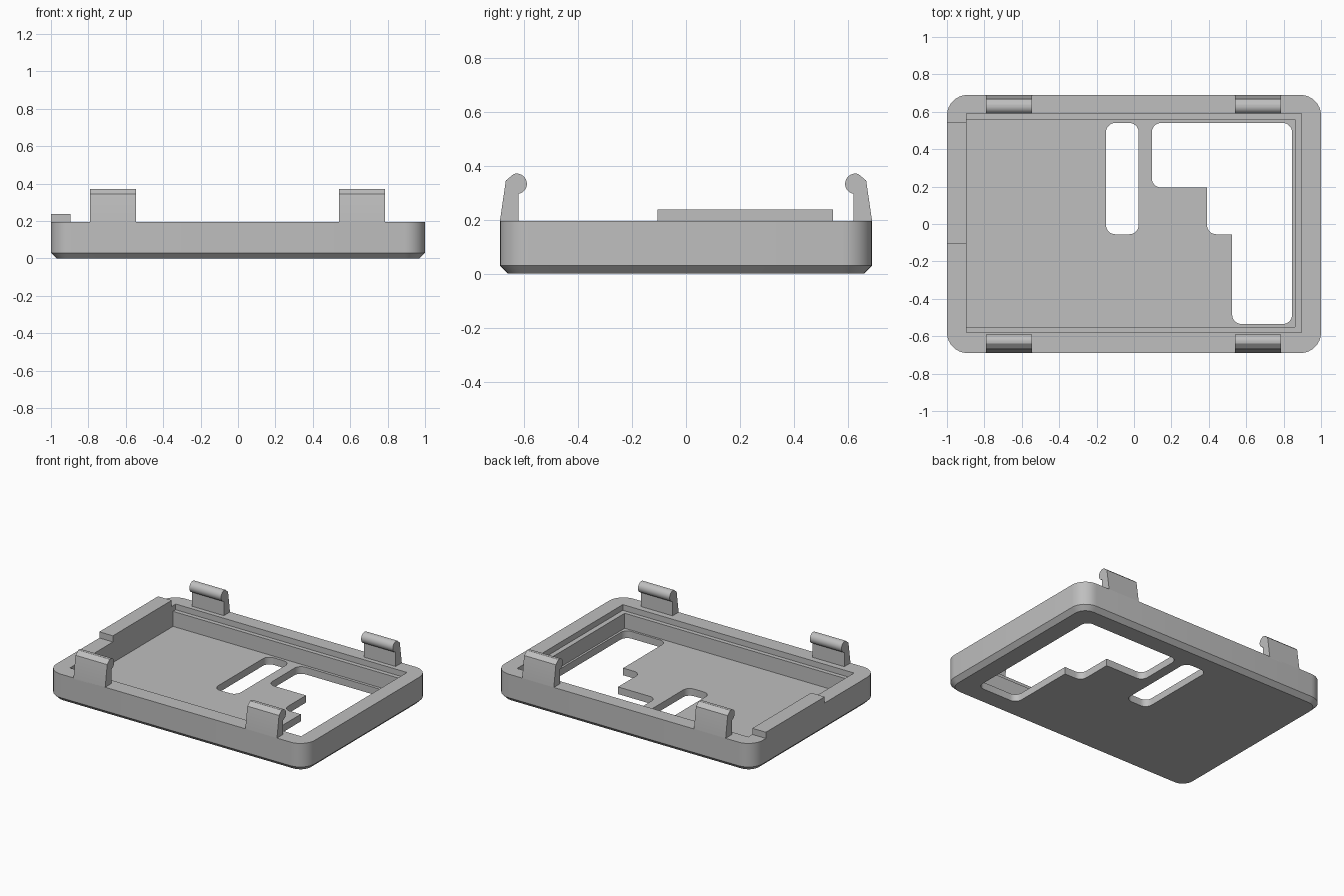
import bpy, bmesh, math
from mathutils import Vector

cube = bpy.data.objects.get("Cube")
if cube:
    bpy.data.objects.remove(cube, do_unlink=True)

grey = bpy.data.materials.new("plain grey")
grey.use_nodes = True
grey.diffuse_color = (0.52, 0.52, 0.52, 1)
grey.node_tree.nodes["Principled BSDF"].inputs["Base Color"].default_value = grey.diffuse_color


def rect(x0, x1, y0, y1):
    return [(x0, y0), (x1, y0), (x1, y1), (x0, y1)]


def fillet(points, r, steps=8):
    """Round the convex corners of a counter-clockwise right-angled outline."""
    out = []
    for i, p in enumerate(points):
        p = Vector(p)
        a = (Vector(points[i - 1]) - p).normalized()
        b = (Vector(points[(i + 1) % len(points)]) - p).normalized()
        if b.cross(a) < 0:
            out.append(p)
            continue
        centre = p + r * (a + b)
        for k in range(steps + 1):
            t = math.pi / 2 * k / steps
            out.append(centre - r * (math.cos(t) * b + math.sin(t) * a))
    return out


def loft(name, rings):
    """Solid through matching rings of 3D points, capped at both ends."""
    bm = bmesh.new()
    rows = [[bm.verts.new(p) for p in ring] for ring in rings]
    n = len(rows[0])
    for lo, hi in zip(rows, rows[1:]):
        for i in range(n):
            j = (i + 1) % n
            bm.faces.new((lo[i], lo[j], hi[j], hi[i]))
    bm.faces.new(rows[0][::-1])
    bm.faces.new(rows[-1])
    bmesh.ops.recalc_face_normals(bm, faces=bm.faces)
    mesh = bpy.data.meshes.new(name)
    bm.to_mesh(mesh)
    bm.free()
    obj = bpy.data.objects.new(name, mesh)
    bpy.context.collection.objects.link(obj)
    mesh.materials.append(grey)
    return obj


def prism(name, outline, z0, z1):
    return loft(name, [[(x, y, z) for x, y in outline] for z in (z0, z1)])


def smooth(obj):
    bpy.ops.object.select_all(action='DESELECT')
    obj.select_set(True)
    bpy.context.view_layer.objects.active = obj
    bpy.ops.object.shade_smooth_by_angle(angle=math.radians(25))


# Tray body with rounded corners and a chamfered underside
X, Y, CH, R, TOP = 1.0, 0.69, 0.03, 0.11, 0.195
outer = fillet(rect(-X, X, -Y, Y), R)
inner = fillet(rect(-X + CH, X - CH, -Y + CH, Y - CH), R - CH)
tray = loft("tray", [[(p.x, p.y, z) for p in ring]
                     for ring, z in ((inner, 0), (outer, CH), (outer, TOP))])

# Stepped cavity and floor openings
FLOOR, LEDGE = 0.05, 0.155
stepped = [(0.095, 0.195), (0.39, 0.195), (0.39, -0.055), (0.525, -0.055),
           (0.525, -0.535), (0.845, -0.535), (0.845, 0.54), (0.095, 0.54)]
cutters = [
    prism("cavity_cutter", rect(-0.895, 0.86, -0.55, 0.56), FLOOR, 0.4),
    prism("ledge_cutter", rect(-0.895, 0.895, -0.58, 0.59), LEDGE, 0.4),
    prism("slot_cutter", fillet(rect(-0.15, 0.025, -0.055, 0.54), 0.05), -0.1, 0.3),
    prism("opening_cutter", fillet(stepped, 0.05), -0.1, 0.3),
]
bpy.context.view_layer.objects.active = tray
for c in cutters:
    mod = tray.modifiers.new(c.name, 'BOOLEAN')
    mod.operation, mod.solver, mod.object = 'DIFFERENCE', 'EXACT', c
    bpy.ops.object.modifier_apply(modifier=mod.name)
    bpy.data.objects.remove(c, do_unlink=True)
smooth(tray)

# Raised strip on the right-hand end wall
prism("end_wall_strip", rect(-X, -0.895, -0.105, 0.545), TOP, 0.238)

# Snap clips: tapered arm with a rounded bead on the inside
BY, BZ, BR = 0.628, 0.333, 0.038
profile = [(0.622, TOP - 0.01), (Y, TOP - 0.01), (Y, TOP), (0.668, 0.345), (0.638, 0.37)]
for k in range(15):
    t = math.radians(90 + 170 * k / 14)
    profile.append((BY + BR * math.cos(t), BZ + BR * math.sin(t)))
for side, sy in (("back", 1), ("front", -1)):
    for end, x0 in (("right", -0.79), ("left", 0.54)):
        clip = loft(f"{side}_{end}_clip",
                    [[(x, sy * y, z) for y, z in profile] for x in (x0, x0 + 0.245)])
        smooth(clip)
